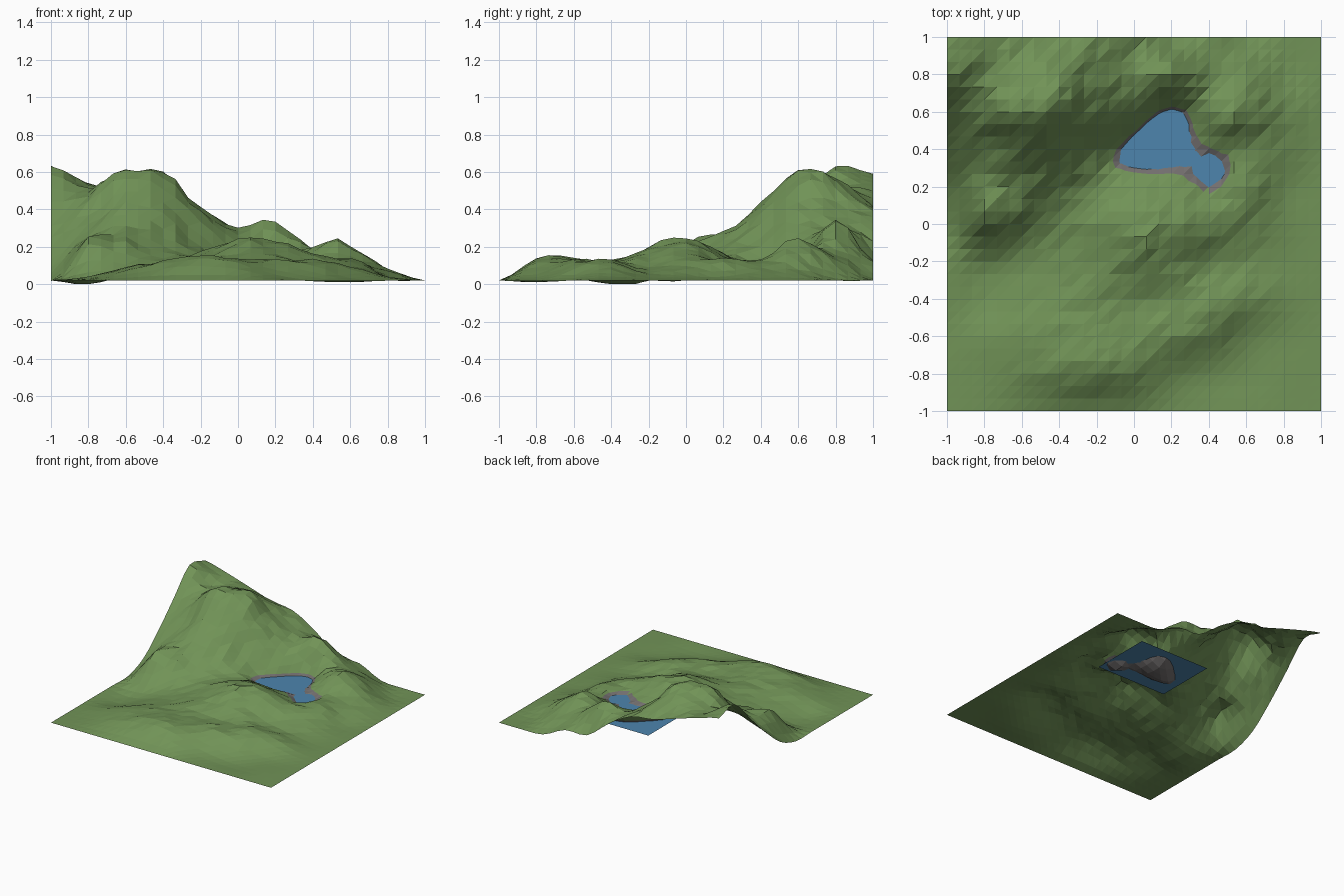
import bpy, bmesh, math, random
from mathutils import Vector

if "Cube" in bpy.data.objects:
    bpy.data.objects.remove(bpy.data.objects["Cube"])

random.seed(4)
N = 30                      # terrain cells per side
WATER = 0.10                # lake level
SHORE = 0.117               # upper limit of the bare shore


def material(name, rgb):
    m = bpy.data.materials.new(name)
    m.diffuse_color = (*rgb, 1)
    m.use_nodes = True
    m.node_tree.nodes["Principled BSDF"].inputs["Base Color"].default_value = m.diffuse_color
    return m


GRASS = material("grass_green", (0.165, 0.292, 0.095))
BED = material("shore_grey", (0.17, 0.157, 0.157))
BLUE = material("lake_blue", (0.075, 0.235, 0.42))

# Coarse relief in hundredths: rows from back to front, columns left to right, 0.2 apart
RELIEF = [
    [59, 54, 48, 42, 39, 28, 13, 12, 3, 2, 2],
    [63, 52, 54, 56, 41, 30, 34, 18, 13, 3, 2],
    [44, 48, 60, 57, 38, 23, 8, 20, 20, 8, 2],
    [25, 32, 43, 37, 20, 6, 6, 12, 12, 7, 2],
    [9, 24, 27, 20, 15, 16, 15, 11, 14, 4, 2],
    [2, 17, 14, 12, 17, 23, 23, 17, 10, 4, 2],
    [2, 2, 5, 9, 14, 19, 17, 9, 6, 3, 2],
    [2, 0, 6, 10, 13, 12, 11, 11, 9, 4, 2],
    [2, 4, 9, 12, 13, 13, 13, 8, 3, 2, 2],
    [2, 3, 7, 11, 12, 11, 5, 2, 1, 2, 2],
    [2, 2, 2, 2, 2, 2, 2, 2, 2, 2, 2],
]

# Local peaks and hollows: x, y, radius, height
BUMPS = [
    (-0.67, 0.60, 0.08, 0.035), (-0.37, 0.70, 0.07, 0.03), (-0.27, 0.78, 0.06, -0.03),
    (0.53, 0.55, 0.08, 0.03), (0.415, 0.295, 0.075, -0.045), (0.08, 0.52, 0.07, -0.03),
    (-0.20, -0.72, 0.12, 0.025), (0.42, -0.50, 0.13, 0.03),
    (-0.78, 0.06, 0.09, 0.055), (-0.60, 0.07, 0.08, 0.04), (0.05, -0.10, 0.08, 0.015),
    (-0.82, 0.66, 0.07, -0.02), (0.10, 0.74, 0.08, 0.02),
]


def spline(p, t):
    a, b, c, d = p
    return b + 0.5 * t * (c - a + t * (2*a - 5*b + 4*c - d + t * (3*(b - c) + d - a)))


def sample(row, u):
    i = min(int(u), 9)
    return spline([row[max(0, min(10, i + k))] for k in (-1, 0, 1, 2)], u - i)


def height(x, y):
    u, v = (x + 1) * 5, (1 - y) * 5
    z = sample([sample(r, u) for r in RELIEF], v) / 100
    for bx, by, r, h in BUMPS:
        z += h * math.exp(-((x - bx)**2 + (y - by)**2) / r**2)
    # slight roughness that grows with height, none on the outer rim
    if max(abs(x), abs(y)) < 0.99 and z > 0.05:
        z += random.uniform(-1, 1) * min(0.012, 0.05 * z)
    # the outer rim in front and on the right lies level
    if y < -0.99 or x > 0.99:
        z = 0.02
    return max(z, 0.0)


def add_object(name, bm, mats):
    me = bpy.data.meshes.new(name)
    bm.to_mesh(me)
    bm.free()
    for m in mats:
        me.materials.append(m)
    ob = bpy.data.objects.new(name, me)
    bpy.context.collection.objects.link(ob)
    return ob


def by_lake(c):
    return -0.22 < c.x < 0.56 and 0.16 < c.y < 0.74


# Terrain sheet: flat triangles with the diagonal running front-left to back-right
bm = bmesh.new()
vs = [[None] * (N + 1) for _ in range(N + 1)]
for j in range(N + 1):
    for i in range(N + 1):
        x, y = -1 + 2 * i / N, -1 + 2 * j / N
        vs[j][i] = bm.verts.new((x, y, height(x, y)))
for j in range(N):
    for i in range(N):
        a, b, c, d = vs[j][i], vs[j][i+1], vs[j+1][i+1], vs[j+1][i]
        bm.faces.new((a, b, c))
        bm.faces.new((a, c, d))

# Cut the shore line around the lake and colour everything below it
near = [f for f in bm.faces if by_lake(f.calc_center_median())]
geom = near + list({e for f in near for e in f.edges}) + list({v for f in near for v in f.verts})
bmesh.ops.bisect_plane(bm, geom=geom, dist=1e-5, plane_co=Vector((0, 0, SHORE)),
                       plane_no=Vector((0, 0, 1)))
for f in bm.faces:
    c = f.calc_center_median()
    f.material_index = 1 if by_lake(c) and c.z < SHORE else 0
add_object("terrain", bm, [GRASS, BED])

# Lake surface: flat sheet passing through the hollow
bm = bmesh.new()
bm.faces.new([bm.verts.new((x, y, WATER)) for x, y in
              ((-0.14, 0.18), (0.50, 0.18), (0.50, 0.69), (-0.14, 0.69))])
add_object("lake_water", bm, [BLUE])
